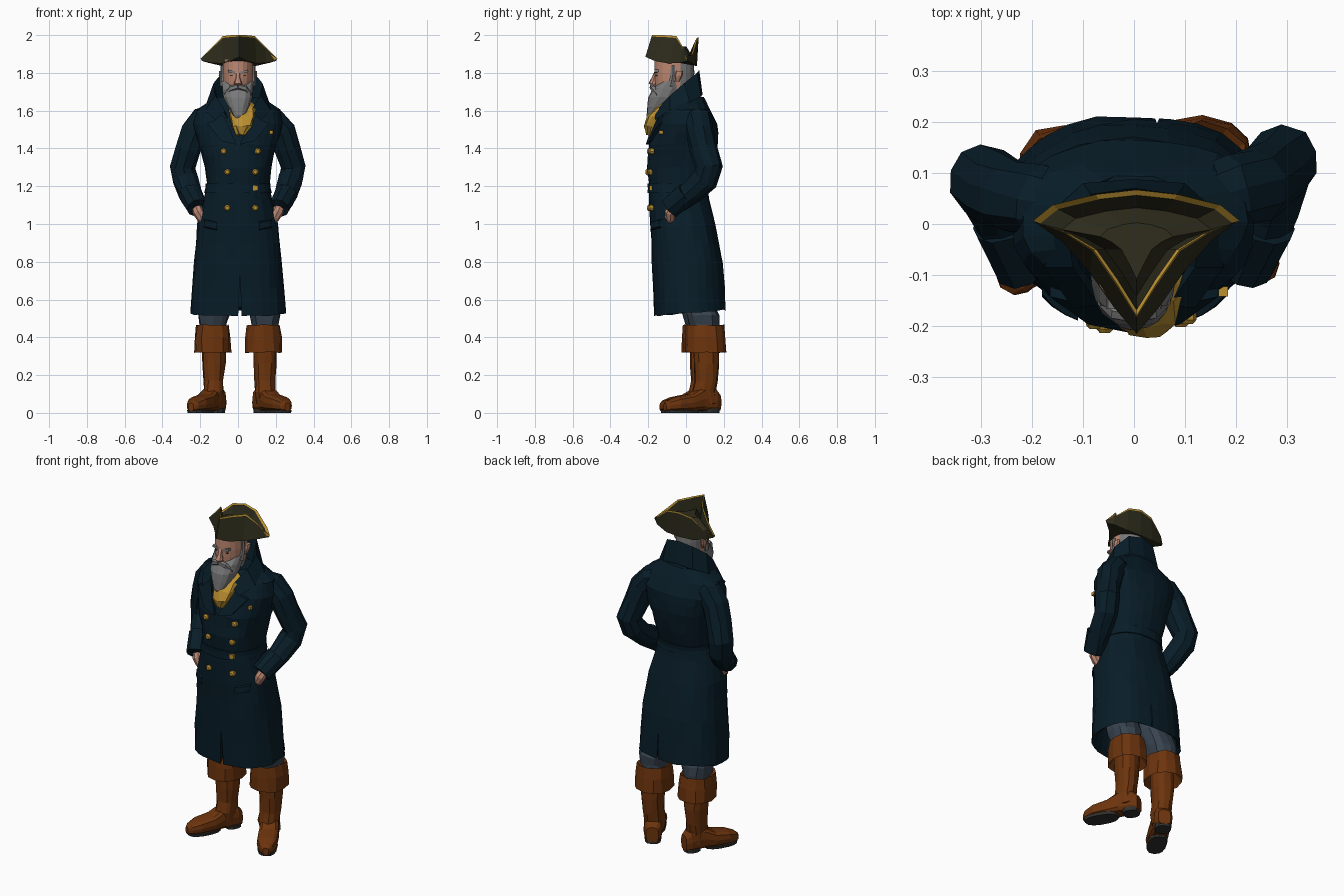
import bpy, bmesh, random
from math import sin, cos, pi, copysign, radians
from mathutils import Vector, Matrix

random.seed(4)
if "Cube" in bpy.data.objects:
    bpy.data.objects.remove(bpy.data.objects["Cube"])


def material(name, rgb):
    m = bpy.data.materials.new(name)
    m.use_nodes = True
    m.diffuse_color = (*rgb, 1)
    m.node_tree.nodes["Principled BSDF"].inputs["Base Color"].default_value = (*rgb, 1)
    return m


NAVY = material("navy cloth", (.0025, .012, .021))
BROWN = material("brown leather", (.15, .034, .004))
HAT = material("dark olive felt", (.028, .026, .012))
GOLD = material("gold", (.5, .28, .03))
GREY = material("grey hair", (.19, .19, .19))
SKIN = material("skin", (.5, .24, .165))
SLATE = material("slate cloth", (.04, .058, .08))
SOLE = material("dark sole", (.03, .03, .028))
P = 2.4


def skin(name, rows, mats, closed=True, caps=True, rule=None):
    """Join rows of points with flat faces; rule(centre, row) picks a material."""
    bm = bmesh.new()
    vs = [[bm.verts.new(p) for p in row] for row in rows]
    n = len(rows[0])
    for r in range(len(rows) - 1):
        for i in range(n if closed else n - 1):
            j = (i + 1) % n
            f = bm.faces.new((vs[r][i], vs[r][j], vs[r + 1][j], vs[r + 1][i]))
            if rule:
                f.material_index = rule(f.calc_center_median(), r)
    if caps:
        bm.faces.new(vs[0][::-1])
        bm.faces.new(vs[-1])
    bmesh.ops.recalc_face_normals(bm, faces=bm.faces)
    me = bpy.data.meshes.new(name)
    bm.to_mesh(me)
    bm.free()
    for m in mats if isinstance(mats, list) else [mats]:
        me.materials.append(m)
    ob = bpy.data.objects.new(name, me)
    bpy.context.collection.objects.link(ob)
    return ob


def ellipse(rx, ry, n, p=P):
    e = 2 / p
    a = [2 * pi * i / n for i in range(n)]
    return [(rx * copysign(abs(sin(t)) ** e, sin(t)), ry * copysign(abs(cos(t)) ** e, -cos(t))) for t in a]


def loft(name, rings, mats, n=12, jitter=0, rule=None, p=P):
    """Stack of level rings, each (cx, cy, z, rx, ry)."""
    def j():
        return random.uniform(-jitter, jitter)
    rows = [[(cx + x + j(), cy + y + j(), z + j()) for x, y in ellipse(rx, ry, n, p)]
            for cx, cy, z, rx, ry in rings]
    return skin(name, rows, mats, rule=rule)


def tube(name, path, mats, n=10, jitter=0):
    """Round sections (x, y, z, r) carried along a path without twisting."""
    pts = [Vector(q[:3]) for q in path]
    rows, last, rot = [], None, None
    for i, q in enumerate(path):
        d = (pts[min(i + 1, len(pts) - 1)] - pts[max(i - 1, 0)]).normalized()
        rot = last.rotation_difference(d) @ rot if last else d.to_track_quat('Z', 'Y')
        last = d
        rows.append([pts[i] + rot @ Vector((x, y, 0)) + Vector([random.uniform(-jitter, jitter) for _ in 'xyz'])
                     for x, y in ellipse(q[3], q[3], n, 2)])
    return skin(name, rows, mats)


# Coat body: (z, half width, front y, back y)
BODY = [(.53, .256, -.17, .21), (.8, .235, -.18, .195), (1.0, .213, -.19, .155), (1.13, .183, -.197, .12),
        (1.2, .165, -.195, .115), (1.3, .175, -.205, .145), (1.42, .207, -.195, .168),
        (1.53, .238, -.16, .167), (1.605, .22, -.115, .128), (1.67, .12, -.09, .095)]


def section(z):
    for a, b in zip(BODY, BODY[1:]):
        if z <= b[0]:
            t = (z - a[0]) / (b[0] - a[0])
            w, f, k = [a[i] + t * (b[i] - a[i]) for i in (1, 2, 3)]
            return 0, (f + k) / 2, z, w, (k - f) / 2


def front(x, z):
    _, cy, _, rx, ry = section(z)
    return cy - ry * (1 - min(abs(x / rx), 1) ** P) ** (1 / P)


levels = sorted([b[0] for b in BODY] + [.66, .9, 1.36, 1.48])
shell = [section(z) for z in levels]
inner = [(0, .02, .85, .19, .15), (0, .02, .55, .235, .17)]
coat = loft("coat_body", inner + shell, NAVY, 28, .004)
for v in coat.data.vertices:      # hem dips at the front, skirt has soft folds
    if v.co.z < .6:
        v.co.z += .08 * (v.co.y - .02)
    if v.co.z < 1:
        v.co.xy *= 1 + .02 * sin(v.co.x * 50) * (1 - v.co.z)

# Front slit and back vent
for x, y0, y1, apex, w in ((.01, -.3, -.1, .74, .014), (.045, .13, .3, .72, .009)):
    cut = skin("vent_cutter", [[(x - w, y, .4), (x + w, y, .4), (x, y, apex)] for y in (y0, y1)], NAVY)
    cut.hide_render = True
    mod = coat.modifiers.new("vent", 'BOOLEAN')
    mod.operation, mod.object, mod.solver = 'DIFFERENCE', cut, 'EXACT'
    bpy.context.view_layer.objects.active = coat
    bpy.ops.object.modifier_apply(modifier=mod.name)
    bpy.data.objects.remove(cut)

loft("belt", [(c[0], c[1], c[2], c[3] + .005, c[4] + .007) for c in map(section, (1.165, 1.19, 1.215))], NAVY, 28)


def box(name, c, size, mat, rot=0):
    hx, hy, hz = [s / 2 for s in size]
    m = Matrix.Translation(c) @ Matrix.Rotation(rot, 4, 'Y')
    rows = [[m @ Vector((x, y, z)) for x, z in ((-hx, -hz), (hx, -hz), (hx, hz), (-hx, hz))] for y in (-hy, hy)]
    return skin(name, rows, mat)


# Buttons, buckle and lapel pin
for x, z in ((-.077, 1.385), (.105, 1.385), (-.057, 1.275), (.092, 1.275), (-.057, 1.085), (.092, 1.085)):
    y = front(x, z)
    tube("button", [(x, y + .01, z, .017), (x, y - .008, z, .017), (x, y - .016, z, .01)], GOLD, 8)
box("belt_buckle", (.092, front(.092, 1.19) - .008, 1.19), (.026, .014, .026), GOLD)
box("lapel_pin", (.175, front(.175, 1.485) - .006, 1.485), (.018, .02, .018), GOLD)

# Collar half profile from nape to throat: inner foot, top edge, outer fold
FOOT = [(0, .05, 1.68), (.07, .04, 1.67), (.1, -.02, 1.64), (.09, -.08, 1.6), (.05, -.14, 1.54)]
TOP = [(0, .07, 1.815), (.085, .058, 1.8), (.13, -.01, 1.745), (.12, -.085, 1.68), (.068, -.16, 1.6)]
FOLD = [(0, .088, 1.685), (.1, .08, 1.675), (.165, .02, 1.645), (.175, -.085, 1.6), (.12, -.165, 1.55)]


def mirrored(half):
    return [(-x, y, z) for x, y, z in half[:0:-1]] + half


skin("collar", [mirrored(h) for h in (FOOT, TOP, FOLD)], NAVY, closed=False, caps=False)

LAPEL = [(.01, 1.42), (.09, 1.44), (.165, 1.535), (.12, 1.55), (.125, 1.585), (.075, 1.57), (.042, 1.5)]
for s, side in ((1, "left"), (-1, "right")):
    # Lapel and pocket flap
    skin(side + "_lapel", [[(s * x, front(x, z) - d, z) for x, z in LAPEL] for d in (.018, -.002)], NAVY)
    skin(side + "_pocket_flap", [[(s * x, front(x, z + x * .2) - d, z + x * .2) for x in (.11, .135, .16, .18)]
         for z, d in ((.99, 0), (.985, .014), (.95, .016), (.945, 0))], NAVY, closed=False, caps=False)
    # Sleeve, cuff and hand; one elbow sits further back
    arm = [(.12, .035, 1.57, .065), (.185, .05, 1.55, .073), (.232, .06, 1.49, .074), (.262, .075, 1.4, .072),
           (.294, .1, 1.3, .071), (.28, .085, 1.235, .068), (.258, .025, 1.17, .062), (.238, -.03, 1.12, .056)]
    back = 1.22 if s > 0 else .88
    tube(side + "_sleeve", [(s * x, y * back, z, r) for x, y, z, r in arm], NAVY, 10, .005)
    cuff = [(.254, .005, 1.16, .063), (.215, -.085, 1.085, .058), (.218, -.078, 1.09, .042)]
    tube(side + "_cuff", [(s * x, y, z, r) for x, y, z, r in cuff], NAVY, 10, .003)
    hand = [(.225, -.06, 1.1, .027), (.208, -.083, 1.06, .03), (.194, -.083, 1.035, .027), (.17, -.075, 1.0, .02)]
    tube(side + "_hand", [(s * x, y, z, r) for x, y, z, r in hand], SKIN, 8)

    # Leg and tall boot with a turned-down cuff
    lx, ly = (.142, .105) if s > 0 else (-.128, .085)
    loft(side + "_breeches", [(lx, ly, .4, .065, .07), (lx, ly - .01, .47, .072, .08),
         (lx, ly - .015, .52, .085, .09), (lx * .85, .04, .62, .085, .09), (lx * .8, .03, .84, .08, .09)],
         SLATE, 12, .006)
    cx = lx - .007
    loft(side + "_boot_cuff", [(cx, ly, .38, .06, .065), (cx, ly, .32, .1, .108), (cx, ly - .002, .4, .097, .105),
         (cx, ly - .004, .465, .089, .1), (cx, ly, .45, .07, .078)], BROWN, 12, .004)
    loft(side + "_boot_shaft", [(lx, ly, .05, .048, .058), (lx, ly - .01, .11, .054, .062), (lx, ly, .17, .052, .06),
         (lx, ly + .004, .26, .06, .066), (lx, ly, .38, .064, .068)], BROWN, 12, .004)
    place = Matrix.Translation((lx, ly, 0)) @ Matrix.Rotation(radians(s * 29), 4, 'Z')
    foot = [(.075, .035, .09), (.045, .05, .12), (-.03, .052, .13), (-.1, .058, .09), (-.18, .056, .075),
            (-.23, .036, .056), (-.248, .016, .042)]
    rows = [[(x, y, .01 + h / 2 + z) for x, z in ellipse(w, h / 2, 12, 3.2)] for y, w, h in foot]
    parts = [skin(side + "_boot_foot", rows, BROWN),
             loft(side + "_boot_sole", [(0, -.145, 0, .052, .096), (0, -.145, .016, .055, .1)], SOLE, 14),
             loft(side + "_boot_heel", [(0, .028, 0, .044, .046), (0, .028, .022, .047, .048)], SOLE, 10)]
    for ob in parts:
        ob.data.transform(place)

# Neckcloth with ragged folds
loft("neckcloth", [(.015, -.192, 1.47, .022, .018), (.02, -.187, 1.52, .052, .032), (.025, -.158, 1.57, .066, .045),
     (.025, -.11, 1.615, .078, .05), (0, -.07, 1.66, .065, .06)], GOLD, 16, .008)

# Head: hair covers the back, the face stays bare
HC = -.062
loft("head", [(0, -.04, 1.6, .06, .06), (0, -.05, 1.67, .06, .075), (0, HC, 1.71, .072, .1), (0, HC, 1.76, .08, .104),
     (0, HC, 1.8, .083, .106), (0, HC, 1.87, .082, .104)], [SKIN, GREY], 20,
     rule=lambda c, r: int(c.y > -.045 and c.z > 1.69), p=2)
loft("nose", [(0, -.172, 1.735, .02, .014), (0, -.178, 1.745, .021, .02), (0, -.168, 1.775, .011, .014),
     (0, -.16, 1.805, .011, .008)], SKIN, 8)
loft("beard", [(0, -.08, 1.755, .085, .05), (0, -.1, 1.715, .082, .08), (0, -.122, 1.67, .076, .078),
     (.002, -.152, 1.62, .055, .055), (.005, -.176, 1.575, .032, .032), (.01, -.188, 1.535, .006, .006)],
     GREY, 14, .003)
for s, side in ((1, "left"), (-1, "right")):
    tube(side + "_moustache", [(0, -.18, 1.728, .014), (s * .035, -.172, 1.718, .017),
         (s * .062, -.15, 1.69, .012), (s * .068, -.145, 1.66, .004)], GREY, 6)
    box(side + "_eyebrow", (s * .033, -.156, 1.806), (.04, .022, .013), GREY, -s * .25)
    box(side + "_eye", (s * .033, -.156, 1.786), (.02, .009, .006), SOLE)
    loft(side + "_ear", [(s * .083, -.045, 1.755, .008, .01), (s * .09, -.04, 1.785, .012, .02),
         (s * .09, -.035, 1.81, .01, .018)], SKIN, 8)
    tube(side + "_sideburn", [(s * .08, -.07, 1.84, .012), (s * .082, -.07, 1.79, .013),
         (s * .076, -.082, 1.73, .018)], GREY, 6)

# Three-cornered hat: half outlines from back centre to front point
BASE = [(0, .058, 1.835), (.09, .052, 1.837), (.165, .03, 1.854), (.195, .005, 1.863), (.145, -.035, 1.853),
        (.092, -.095, 1.85), (.043, -.165, 1.863), (0, -.215, 1.885)]
RIM = [(0, .067, 1.99), (.08, .058, 1.975), (.165, .037, 1.9), (.203, .006, 1.875), (.14, -.017, 1.938),
       (.085, -.05, 1.995), (.038, -.118, 2), (0, -.18, 2)]


def hat_row(half):
    return [(.005 - x, y, z) for x, y, z in half[-2:0:-1]] + [(.005 + x, y, z) for x, y, z in half]


def inward(row, sx, sy, height):
    return [(.005 + (x - .005) * sx, -.05 + (y + .05) * sy, height(z)) for x, y, z in row]


base, rim = hat_row(BASE), hat_row(RIM)
band = [tuple(Vector(p).lerp(Vector(q), .93)) for p, q in zip(base, rim)]
lining = inward(rim, .93, .91, lambda z: z - .006)
floor = inward(rim, .72, .7, lambda z: 1.885)
crown = inward(rim, .35, .45, lambda z: 1.94)
skin("hat", [base, band, rim, lining, floor, crown], [HAT, GOLD], rule=lambda c, r: int(r in (1, 2)))
